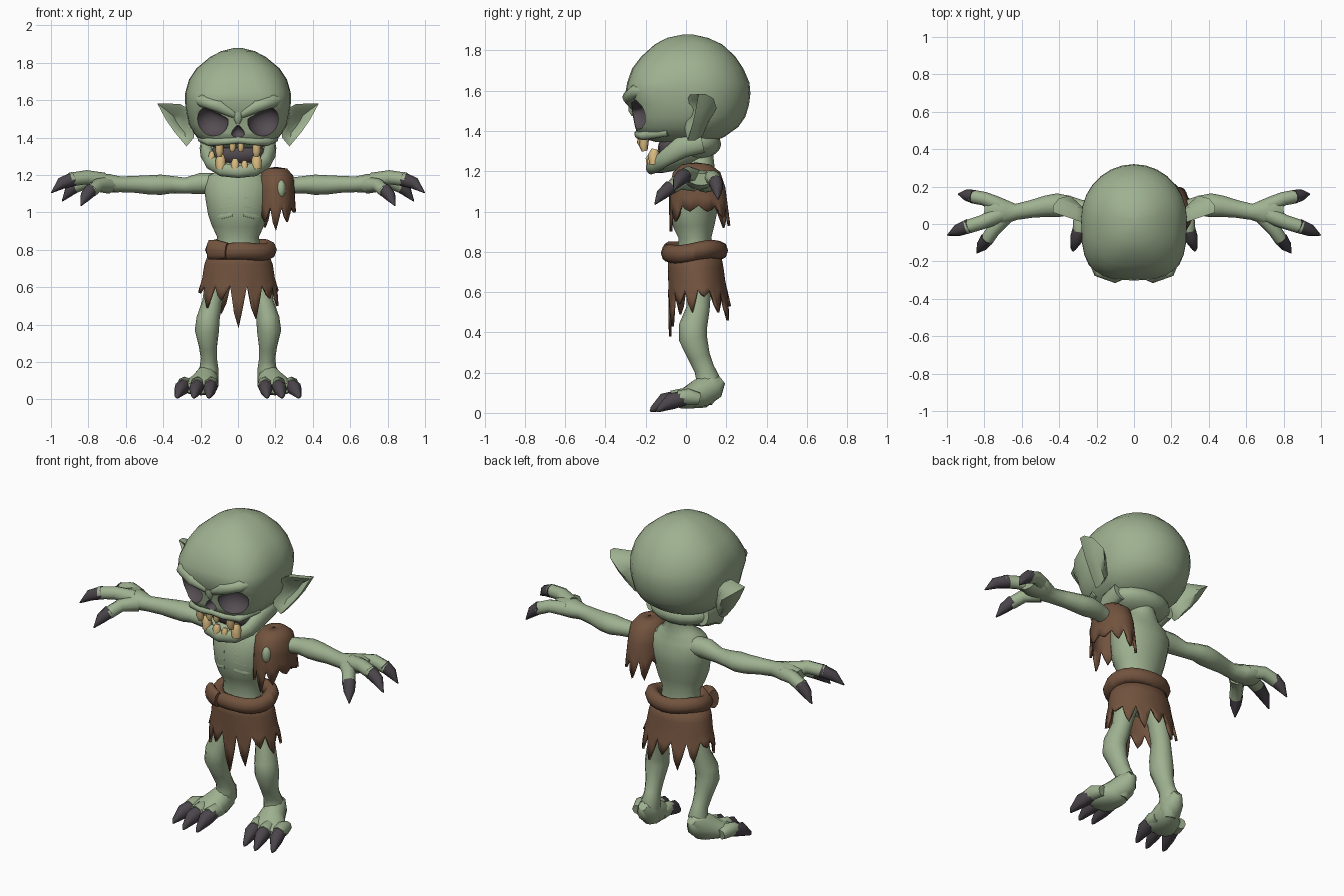
import bpy, bmesh, math
from mathutils import Vector, Matrix


def material(name, rgb):
    m = bpy.data.materials.new(name)
    m.diffuse_color = (*rgb, 1)
    return m


SKIN = material("green_skin", (0.345, 0.44, 0.28))
CLOTH = material("brown_hide", (0.17, 0.087, 0.049))
CLAW = material("dark_claw", (0.07, 0.06, 0.07))
HOLLOW = material("dark_hollow", (0.09, 0.075, 0.085))
TOOTH = material("yellow_tooth", (0.70, 0.50, 0.22))
SIDES = (("left", 1), ("right", -1))


def finish(name, bm, mat):
    bmesh.ops.recalc_face_normals(bm, faces=bm.faces[:])
    me = bpy.data.meshes.new(name)
    bm.to_mesh(me)
    bm.free()
    me.materials.append(mat)
    ob = bpy.data.objects.new(name, me)
    bpy.context.collection.objects.link(ob)
    return ob


def loft(name, rings, mat, caps=True):
    bm = bmesh.new()
    vs = [[bm.verts.new(p) for p in r] for r in rings]
    n = len(rings[0])
    for a, b in zip(vs, vs[1:]):
        for i in range(n):
            j = (i + 1) % n
            bm.faces.new((a[i], a[j], b[j], b[i]))
    if caps:
        bm.faces.new(vs[0])
        bm.faces.new(vs[-1])
    return finish(name, bm, mat)


def tube(name, pts, mat=SKIN, n=10, s=1):
    """Round tube along points (x, y, z, width radius, height radius)."""
    ps = [Vector((p[0] * s, p[1], p[2])) for p in pts]
    whole = (ps[-1] - ps[0]).normalized()
    ref = Vector((0, 1, 0)) if abs(whole.z) > 0.8 else Vector((0, 0, 1))
    rings = []
    for i, p in enumerate(ps):
        d = (ps[min(i + 1, len(ps) - 1)] - ps[max(i - 1, 0)]).normalized()
        side = d.cross(ref).normalized()
        up = side.cross(d)
        ra, rb = pts[i][3], pts[i][-1]
        rings.append([p + side * ra * math.cos(k * math.tau / n)
                      + up * rb * math.sin(k * math.tau / n) for k in range(n)])
    return loft(name, rings, mat)


def blob(name, c, r, mat, tilt=0):
    bm = bmesh.new()
    bmesh.ops.create_uvsphere(bm, u_segments=16, v_segments=10, radius=1)
    m = Matrix.Translation(c) @ Matrix.Rotation(tilt, 4, 'X') @ Matrix.Diagonal((*r, 1))
    bmesh.ops.transform(bm, matrix=m, verts=bm.verts[:])
    return finish(name, bm, mat)


def jagged(name, cx, cy, rows, tips, valley, flare, lean, mat=CLOTH):
    """Cloth ring cut into pointed strips below, leaning back by lean per unit of drop."""
    n = len(tips) * 4
    rings = [[(cx + rx * math.cos(i * math.tau / n), cy + ry * math.sin(i * math.tau / n), z)
              for i in range(n)] for z, rx, ry in rows]
    last_z, rx, ry = rows[-1]
    edges = [[], []]
    for i in range(n):
        tip = tips[i // 4]
        w = (0, 0.65, 1, 0.5)[i % 4]
        a = i * math.tau / n
        for e, f in zip(edges, (0.5, 1)):
            z = last_z + (valley + (tip - valley) * w - last_z) * f
            k = 1 + flare * f * (0.4 + 0.6 * w)
            e.append((cx + rx * k * math.cos(a), cy + ry * k * math.sin(a), z))
    ob = loft(name, rings + edges, mat, caps=False)
    for v in ob.data.vertices:
        v.co.y += lean * (rows[0][0] - v.co.z)
    mod = ob.modifiers.new("thickness", 'SOLIDIFY')
    mod.thickness = 0.014
    return ob


# Skull: stacked rings (z, front y, back y, half width), squarer at the face
skull = []
for z, yf, yb, hw in [(1.345, -.15, .13, .12), (1.37, -.235, .19, .19), (1.42, -.255, .26, .235),
                      (1.47, -.263, .295, .262), (1.53, -.275, .313, .275), (1.585, -.302, .32, .283),
                      (1.64, -.292, .315, .282), (1.71, -.268, .285, .262), (1.77, -.222, .245, .222),
                      (1.83, -.155, .18, .15), (1.862, -.095, .11, .09), (1.878, -.02, .04, .025)]:
    ring = []
    for i in range(28):
        c, s = math.cos(i * math.tau / 28), math.sin(i * math.tau / 28)
        e = 1 if s > 0 else 2 / 3.2 if z < 1.7 else .75 if z < 1.8 else .85
        ring.append((hw * math.copysign(abs(c) ** e, c),
                     .03 + (yb - .03 if s > 0 else .03 - yf) * math.copysign(abs(s) ** e, s), z))
    skull.append(ring)
head = loft("head", skull, SKIN)

# Eye sockets and nose hole carved into the skull
cut = bmesh.new()
for _, s in SIDES:
    t = math.radians(20)
    for v in bmesh.ops.create_uvsphere(cut, u_segments=18, v_segments=12, radius=1)["verts"]:
        u, d, h = v.co.x * .093, v.co.y * .08, v.co.z * .082
        x = .142 + u * math.cos(t) - d * math.sin(t)
        y = -.258 + u * math.sin(t) + d * math.cos(t)
        z = 1.485 + h
        limit = 1.497 + .5 * (x - .05)
        if z > limit:
            z = limit + (z - limit) * .12
        v.co = (x * s, y, z)
for v in bmesh.ops.create_uvsphere(cut, u_segments=10, v_segments=8, radius=1)["verts"]:
    v.co = (v.co.x * .034 * (1 - .5 * v.co.z), -.265 + v.co.y * .05, 1.432 + v.co.z * .034)
cutter = finish("socket_cutter", cut, SKIN)
cutter.hide_render = True
cutter.data.materials.append(HOLLOW)
head.data.materials.append(HOLLOW)
for p in cutter.data.polygons:
    p.material_index = 1
mod = head.modifiers.new("sockets", 'BOOLEAN')
mod.operation, mod.solver, mod.object = 'DIFFERENCE', 'EXACT', cutter
bpy.context.view_layer.update()
bpy.context.view_layer.objects.active = head
bpy.ops.object.modifier_apply(modifier=mod.name)
bpy.data.objects.remove(cutter)

# Face details
tube("nose_bridge", [(0, -.258, 1.53, .028), (0, -.263, 1.50, .024), (0, -.258, 1.475, .012)])
lip = [(.195, -.09, 1.395, .022), (.152, -.208, 1.376, .022), (.07, -.235, 1.38, .02)]
tube("upper_lip", lip + [(0, -.24, 1.386, .017)] + [(-x, *r) for x, *r in lip[::-1]])
jaw = [(.165, .08, 1.345, .04, .055), (.168, -.02, 1.322, .035, .055), (.145, -.1, 1.268, .029, .042),
       (.085, -.152, 1.228, .028, .036)]
tube("lower_jaw", jaw + [(0, -.172, 1.218, .028, .034)] + [(-x, *r) for x, *r in jaw[::-1]], n=12)
blob("jaw_floor", (0, -.035, 1.255), (.145, .15, .042), SKIN, math.radians(20))
blob("jaw_root", (0, .035, 1.335), (.19, .14, .08), SKIN)
blob("mouth_hollow", (0, -.065, 1.315), (.148, .075, .068), HOLLOW)

# Teeth: (x, y, root z, tip z, radius)
for i, (x, y, a, b, r) in enumerate([
        (-.1, -.205, 1.375, 1.30, .023), (-.03, -.22, 1.375, 1.325, .018), (.015, -.22, 1.375, 1.325, .018),
        (.098, -.205, 1.375, 1.30, .024), (-.092, -.155, 1.235, 1.31, .027), (.1, -.155, 1.235, 1.31, .028),
        (-.015, -.172, 1.225, 1.285, .023), (.035, -.17, 1.225, 1.275, .019), (-.14, -.11, 1.26, 1.325, .018)]):
    tube(f"tooth_{i + 1}", [(x, y, a, r), (x, y - .006, a + (b - a) * .65, r), (x, y, b, r * .6)], TOOTH, 7)

# Torso and neck: (z, centre y, half width, half depth)
tube("torso", [(0, cy, z, rx, ry) for z, cy, rx, ry in [
    (.70, .05, .13, .1), (.80, .045, .118, .09), (.87, .045, .112, .083), (.93, .04, .14, .105),
    (.99, .035, .16, .12), (1.06, .04, .172, .128), (1.13, .05, .182, .122), (1.19, .06, .165, .098),
    (1.225, .07, .1, .075), (1.28, .075, .065, .062), (1.37, .08, .08, .075)]], n=18)

EAR = [(.24, 1.54), (.31, 1.58), (.432, 1.583), (.385, 1.495), (.34, 1.43), (.275, 1.352), (.235, 1.40)]
for side, s in SIDES:
    tube("brow_" + side, [(.01, -.255, 1.518, .02), (.1, -.281, 1.567, .035),
                          (.19, -.25, 1.597, .034), (.235, -.18, 1.605, .015)], s=s)
    # Ear: bulged back, rim, and recessed inner cup
    ear = []
    for k, off in ((.35, .09), (.8, .075), (1, .035), (1, .0), (.75, .007), (.4, .045)):
        ear.append([Vector((s * (.29 + (x - .29) * k), off + (x - .25) * .34, 1.475 + (z - 1.475) * k))
                    for x, z in EAR])
    loft("ear_" + side, ear, SKIN)
    # Ribs
    for i in range(3):
        z = 1.08 - i * .045
        tube(f"rib_{side}_{i + 1}", [(.03, -.078, z, .008, .012), (.085, -.06, z - .012, .01, .014),
                                     (.135 - i * .006, -.022, z - .012, .008, .012)], n=6, s=s)
    # Arm and palm
    tube("arm_" + side, [(.11, .07, 1.155, .06, .055), (.2, .075, 1.155, .055, .056), (.28, .085, 1.143, .043, .043),
                         (.35, .098, 1.148, .053, .046), (.41, .1, 1.148, .064, .054), (.47, .095, 1.147, .057, .052),
                         (.55, .08, 1.15, .047, .045), (.63, .065, 1.15, .043, .042), (.69, .065, 1.155, .066, .05),
                         (.75, .07, 1.16, .084, .047), (.8, .075, 1.16, .062, .03)], n=12, s=s)
    # Three fingers with hooked claws
    for name, pts, claw in [
        ("outer_finger", [(.72, .1, 1.16, .042), (.8, .135, 1.168, .037), (.87, .148, 1.14, .036)],
         [(.855, .146, 1.15, .037), (.9, .155, 1.115, .03), (.94, .16, 1.06, .003)]),
        ("middle_finger", [(.72, .05, 1.165, .048), (.81, .01, 1.188, .038), (.9, -.018, 1.175, .037)],
         [(.88, -.01, 1.178, .039), (.945, -.035, 1.155, .032), (.998, -.06, 1.105, .003)]),
        ("thumb", [(.69, .04, 1.145, .045), (.75, -.03, 1.145, .037), (.79, -.09, 1.11, .035)],
         [(.785, -.078, 1.12, .037), (.815, -.12, 1.085, .03), (.84, -.155, 1.035, .003)])]:
        tube(f"{name}_{side}", pts, n=8, s=s)
        tube(f"{name}_claw_{side}", claw, CLAW, 8, s)
    # Leg
    tube("leg_" + side, [(.09, .06, .74, .075), (.118, .065, .62, .06), (.138, .06, .52, .053, .058),
                         (.16, .035, .43, .062, .07), (.166, .035, .37, .065, .07), (.16, .065, .28, .048, .055),
                         (.156, .09, .22, .043, .05), (.155, .11, .17, .05, .06), (.165, .1, .09, .06, .06),
                         (.17, .09, .05, .04, .04)], n=12, s=s)
    # Foot with high heel
    tube("foot_" + side, [(.16, .178, .165, .025), (.162, .14, .135, .055, .065), (.175, .07, .095, .072, .075),
                          (.2, .01, .075, .096, .055), (.213, -.035, .065, .1, .043), (.215, -.06, .06, .085, .03)],
         n=12, s=s)
    # Three toes with claws
    for i, (x0, x1, y) in enumerate([(.145, .155, -.165), (.215, .235, -.178), (.285, .325, -.145)]):
        tube(f"toe_{side}_{i + 1}", [(x0 - .01, y + .21, .07, .03), (x0, y + .155, .08, .042),
                                     (x0 + .006, y + .105, .074, .036)], n=8, s=s)
        tube(f"toe_claw_{side}_{i + 1}", [(x0, y + .135, .074, .038), ((x0 + x1) / 2, y + .07, .057, .037, .041),
                                          (x1, y + .012, .018, .015), (x1, y, .007, .004)], CLAW, 8, s)

# Rolled belt, slightly tilted
belt = []
for i in range(24):
    a = i * math.tau / 24
    d = Vector((math.cos(a), math.sin(a) * .87, 0))
    c = Vector((.016, .042, .8)) + d * .15 + Vector((0, 0, .012 * math.sin(a) + .006 * math.sin(3 * a)))
    belt.append([c + d * .042 * math.cos(k * math.tau / 8) + Vector((0, 0, .046 * math.sin(k * math.tau / 8)))
                 for k in range(8)])
loft("belt", belt + belt[:1], CLOTH, caps=False)
tube("belt_end", [(-.15, -.045, .80, .03, .055), (-.11, -.078, .80, .03, .054), (-.06, -.098, .795, .024, .045)], CLOTH)

# Ragged skirt and shoulder hide, with a torn hole showing skin
jagged("skirt", .003, .042, [(.8, .155, .13), (.72, .183, .138), (.65, .194, .142)],
       [.58, .50, .47, .53, .46, .50, .58, .57, .49, .53, .38, .43, .54, .50], .61, .13, .08)
jagged("shoulder_hide", .203, .05, [(1.243, .004, .005), (1.234, .06, .07), (1.195, .093, .118), (1.12, .1, .138)],
       [1.0, .97, .93, .92, 1.0, 1.0, .95, .9, .95, 1.0], 1.03, .1, .06)
blob("torn_hole_skin", (.23, -.055, 1.125), (.026, .033, .05), SKIN)

# Smooth shading with kept edges
for o in bpy.context.collection.objects:
    o.select_set(o.type == 'MESH')
bpy.context.view_layer.objects.active = head
bpy.ops.object.shade_smooth_by_angle(angle=math.radians(55))
